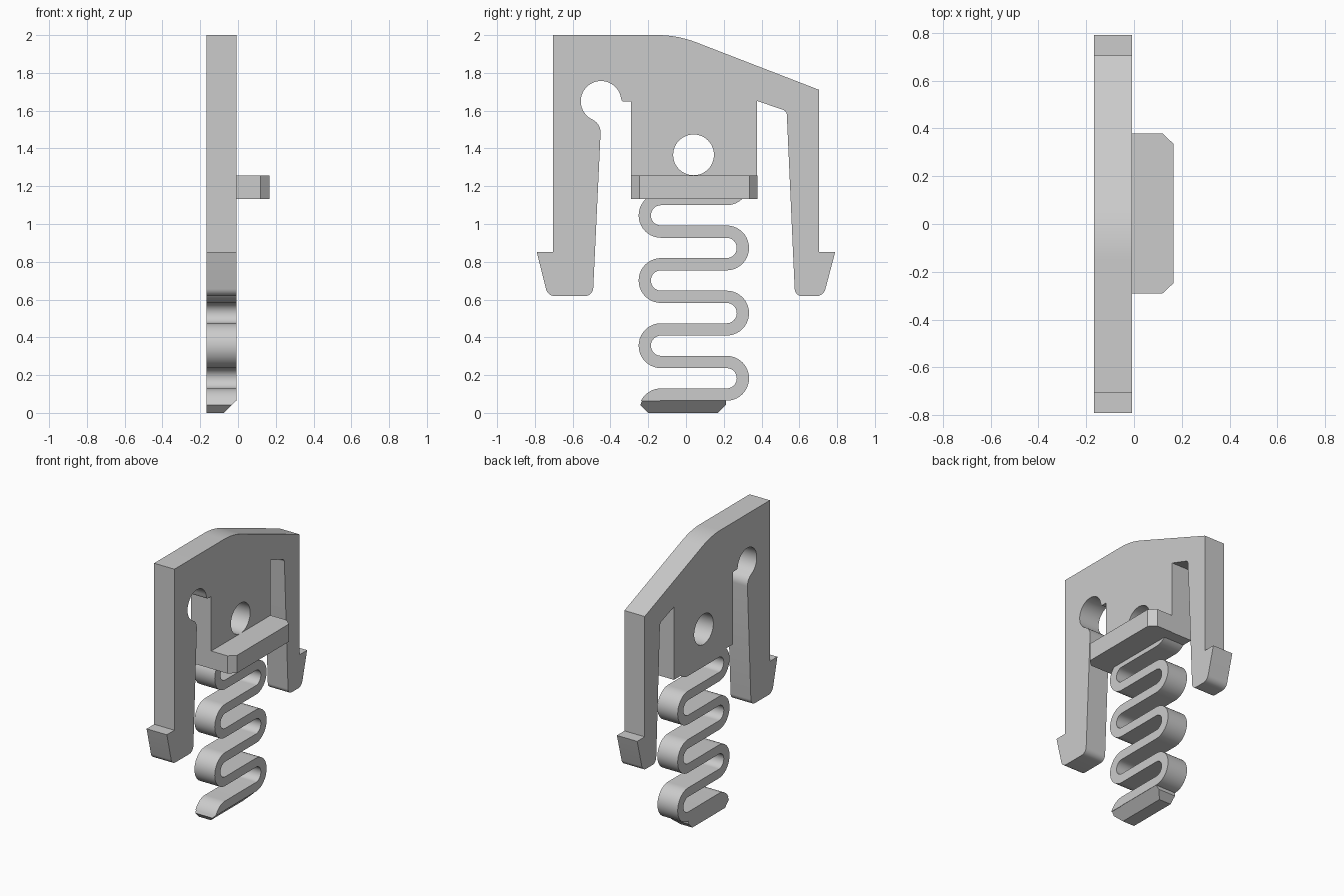
import bpy, bmesh
from math import cos, sin, tan, pi, radians
from mathutils import Vector

if "Cube" in bpy.data.objects:
    bpy.data.objects.remove(bpy.data.objects["Cube"])

X0, X1 = -0.168, -0.008          # plate thickness range


def arc(cy, cz, r, a0, a1, n):
    return [(cy + r * cos(radians(a0 + (a1 - a0) * i / n)),
             cz + r * sin(radians(a0 + (a1 - a0) * i / n))) for i in range(n + 1)]


def rounded(corners, n=8):
    """Polygon outline with a fillet on every (a, b, radius) corner."""
    out = []
    for i, c in enumerate(corners):
        p = Vector(c[:2])
        if len(c) < 3:
            out.append(tuple(p))
            continue
        u = (Vector(corners[i - 1][:2]) - p).normalized()
        v = (Vector(corners[(i + 1) % len(corners)][:2]) - p).normalized()
        half = u.angle(v) / 2
        r = c[2]
        centre = p + (u + v).normalized() * (r / sin(half))
        s = p + u * (r / tan(half)) - centre
        e = p + v * (r / tan(half)) - centre
        sweep = pi - 2 * half
        for k in range(n + 1):
            t = k / n
            q = (s * sin((1 - t) * sweep) + e * sin(t * sweep)) / sin(sweep)
            out.append(tuple(centre + q))
    return out


def finish(bm, name):
    bmesh.ops.recalc_face_normals(bm, faces=bm.faces)
    mesh = bpy.data.meshes.new(name)
    bm.to_mesh(mesh)
    bm.free()
    ob = bpy.data.objects.new(name, mesh)
    bpy.context.collection.objects.link(ob)
    return ob


def prism(points, offset):
    bm = bmesh.new()
    face = bm.faces.new([bm.verts.new(p) for p in points])
    ext = bmesh.ops.extrude_face_region(bm, geom=[face], use_keep_orig=True)
    bmesh.ops.translate(bm, vec=offset,
                        verts=[g for g in ext["geom"] if isinstance(g, bmesh.types.BMVert)])
    return bm


def side_prism(points, x0=X0, x1=X1):
    return prism([(x0, y, z) for y, z in points], (x1 - x0, 0, 0))


def cut(bm, co, normal):
    geom = bm.verts[:] + bm.edges[:] + bm.faces[:]
    bmesh.ops.bisect_plane(bm, geom=geom, plane_co=co, plane_no=normal, clear_outer=True)
    bmesh.ops.holes_fill(bm, edges=[e for e in bm.edges if e.is_boundary], sides=0)


# Clip body: one outline with two legs, hooks, slots and the round relief
outline = [(-0.705, 2.0), (-0.045, 2.0, 0.56), (0.705, 1.71), (0.705, 0.852),
           (0.79, 0.852), (0.728, 0.618, 0.05), (0.577, 0.618, 0.04),
           (0.533, 1.598, 0.03), (0.375, 1.652), (0.375, 1.132),
           (-0.29, 1.132), (-0.29, 1.648), (-0.338, 1.648, 0.014)]
outline += arc(-0.45, 1.65, 0.107, 8, 242, 32)
outline += [(-0.450, 1.528, 0.075), (-0.493, 0.618, 0.045),
            (-0.732, 0.618, 0.05), (-0.79, 0.852), (-0.705, 0.852)]
body = finish(side_prism(rounded(outline)), "clip_body")

# Round through hole
cutter = finish(side_prism(arc(0.04, 1.366, 0.108, 0, 352.5, 47), X0 - 0.1, X1 + 0.1),
                "hole_cutter")
cutter.hide_render = True
mod = body.modifiers.new("hole", 'BOOLEAN')
mod.operation, mod.solver, mod.object = 'DIFFERENCE', 'EXACT', cutter
bpy.context.view_layer.objects.active = body
bpy.ops.object.modifier_apply(modifier=mod.name)
bpy.data.objects.remove(cutter)

# Front ledge with chamfered corners
ledge_pts = [(X1, -0.29), (0.12, -0.29), (0.166, -0.247), (0.166, 0.335),
             (0.12, 0.378), (X1, 0.378)]
ledge = finish(prism([(x, y, 1.132) for x, y in ledge_pts], (0, 0, 0.126)), "ledge")

# Serpentine spring: alternating bends joined by straight runs
PITCH, HALF = 0.1725, 0.0325
R = PITCH / 2
pairs = []
for i in range(-1, 7):
    right = i % 2 == 1
    cy, cz = (0.215 if right else -0.132), 1.132 - PITCH * (i + 0.5)
    a0, a1 = (90, -90) if right else (90, 270)
    if i == -1:
        a0 = -35
    if i == 6:
        a1 = 160
    s = HALF if right else -HALF
    pairs += zip(arc(cy, cz, R + s, a0, a1, 20), arc(cy, cz, R - s, a0, a1, 20))
bm = bmesh.new()
rings = [[bm.verts.new((x, *p)) for x, p in ((X0, a), (X1, a), (X1, b), (X0, b))]
         for a, b in pairs]
for r0, r1 in zip(rings, rings[1:]):
    for k in range(4):
        bm.faces.new((r0[k], r0[(k + 1) % 4], r1[(k + 1) % 4], r1[k]))
bm.faces.new(rings[0])
bm.faces.new(rings[-1])
cut(bm, (0, 0, 1.132), (0, 0, 1))
cut(bm, (0, 0, 0.0635), (0, 0, -1))
spring = finish(bm, "spring")

# Bevelled foot under the spring
bm = side_prism([(-0.232, 0.065), (-0.242, 0.042), (-0.2, 0), (0.168, 0),
                 (0.212, 0.042), (0.212, 0.065)])
cut(bm, (X1, 0, 0.066), (1, 0, -1))
foot = finish(bm, "spring_foot")

# Smooth the curved walls, keep the edges crisp
for ob in (body, ledge, spring, foot):
    bpy.ops.object.select_all(action='DESELECT')
    ob.select_set(True)
    bpy.context.view_layer.objects.active = ob
    bpy.ops.object.shade_smooth_by_angle(angle=radians(20))
